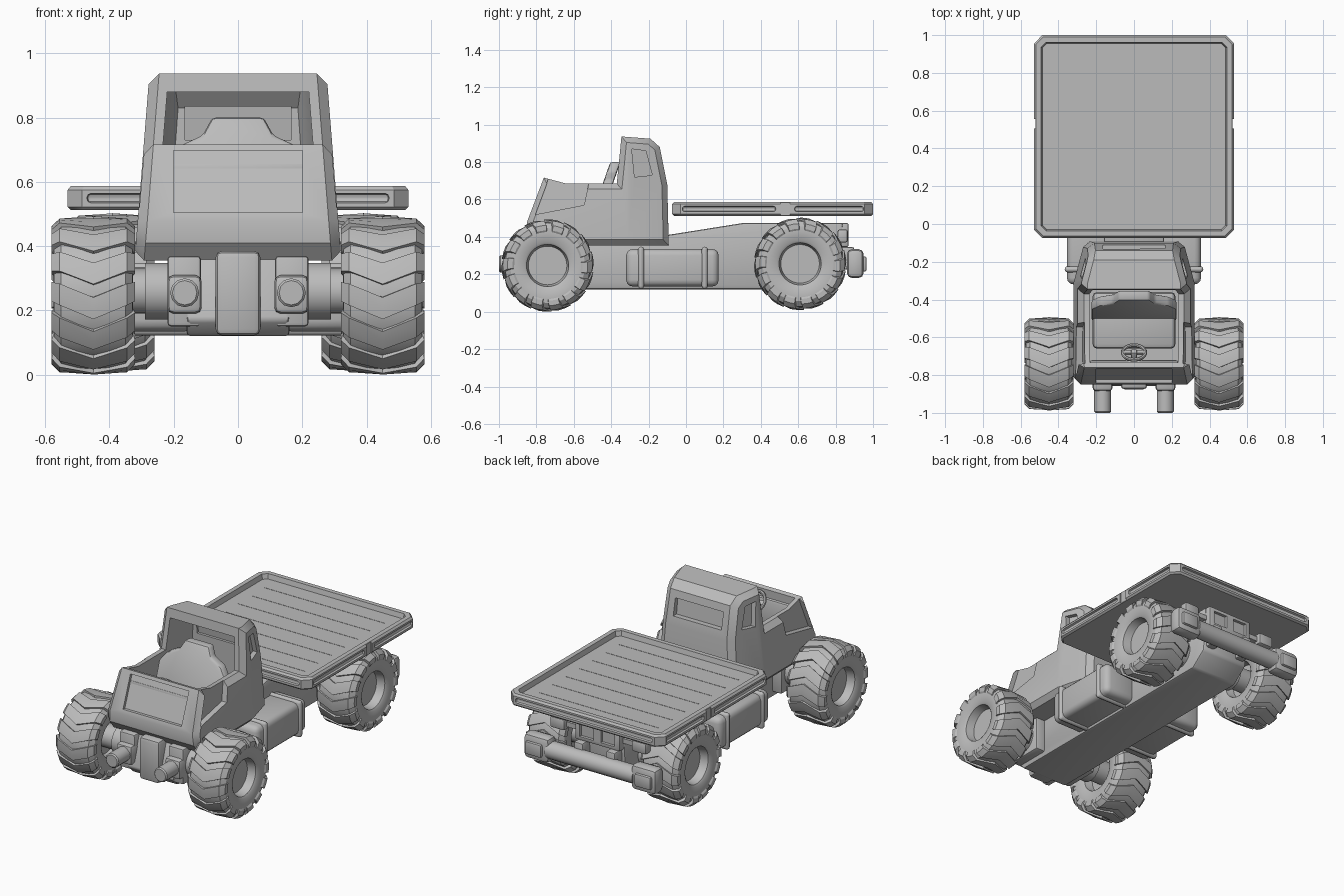
import bpy, bmesh
from math import sin, cos, pi, radians
from mathutils import Vector

if "Cube" in bpy.data.objects:
    bpy.data.objects.remove(bpy.data.objects["Cube"])

grey = bpy.data.materials.new("plain_grey")
grey.use_nodes = True
GREY = (0.5, 0.5, 0.5, 1)
grey.diffuse_color = GREY
grey.node_tree.nodes["Principled BSDF"].inputs["Base Color"].default_value = GREY


def activate(ob):
    bpy.ops.object.select_all(action='DESELECT')
    ob.select_set(True)
    bpy.context.view_layer.objects.active = ob


def finish(name, bm, bevel=0, segments=2, skip_across=False):
    """Turn a bmesh into a named, shaded object."""
    bmesh.ops.recalc_face_normals(bm, faces=bm.faces)
    if bevel:
        sharp = [e for e in bm.edges if e.calc_face_angle(0) > 0.3]
        if skip_across:
            sharp = [e for e in sharp
                     if abs(e.verts[0].co.x - e.verts[1].co.x) < 0.9 * e.calc_length()]
        bmesh.ops.bevel(bm, geom=sharp, offset=bevel, segments=segments,
                        profile=0.5, affect='EDGES', clamp_overlap=True)
        bmesh.ops.recalc_face_normals(bm, faces=bm.faces)
    mesh = bpy.data.meshes.new(name)
    bm.to_mesh(mesh)
    bm.free()
    mesh.materials.append(grey)
    ob = bpy.data.objects.new(name, mesh)
    bpy.context.scene.collection.objects.link(ob)
    activate(ob)
    bpy.ops.object.shade_smooth_by_angle(angle=radians(32))
    return ob


def box(name, x, y, z, bevel=0, segments=2):
    bm = bmesh.new()
    bmesh.ops.create_cube(bm, size=1)
    for v in bm.verts:
        v.co = [(lo + hi) / 2 + c * (hi - lo) for (lo, hi), c in zip((x, y, z), v.co)]
    return finish(name, bm, bevel, segments)


def loft_into(bm, rings):
    """Skin closed rings of points and cap both ends."""
    loops = [[bm.verts.new(p) for p in ring] for ring in rings]
    n = len(loops[0])
    for a, b in zip(loops, loops[1:]):
        for i in range(n):
            j = (i + 1) % n
            bm.faces.new((a[i], a[j], b[j], b[i]))
    bm.faces.new(loops[0])
    bm.faces.new(loops[-1])


def prism(name, pts, lo, hi, body=False, bevel=0):
    """Extrude a (y, z) profile across x; body narrows it upward and to the rear."""
    bm = bmesh.new()
    loft_into(bm, [[(x, y, z) for y, z in pts] for x in (lo, hi)])
    if body:
        bmesh.ops.bisect_plane(bm, geom=bm.verts[:] + bm.edges[:] + bm.faces[:],
                               plane_co=(0, -0.31, 0), plane_no=(0, 1, 0))
        for v in bm.verts:
            inward = 0.08 * (v.co.z - 0.42) + 0.27 * max(0, v.co.y + 0.31)
            v.co.x -= inward if v.co.x > 0 else -inward
    return finish(name, bm, bevel, 1 if body else 2, body)


def lathe(name, profile, centre, axis='X', sides=32):
    """Revolve (along, radius) points about an axis."""
    bm = bmesh.new()
    rings = []
    for t, r in profile:
        ring = [(r * cos(2 * pi * i / sides), r * sin(2 * pi * i / sides)) for i in range(sides)]
        rings.append([Vector((t, u, w) if axis == 'X' else (u, t, w)) + Vector(centre)
                      for u, w in ring])
    loft_into(bm, rings)
    return finish(name, bm)


def cut(ob, *cutters):
    for c in cutters:
        m = ob.modifiers.new("cut", 'BOOLEAN')
        m.operation, m.solver, m.object = 'DIFFERENCE', 'EXACT', c
        activate(ob)
        bpy.ops.object.modifier_apply(modifier=m.name)
        bpy.data.objects.remove(c)
    bpy.ops.object.shade_smooth_by_angle(angle=radians(32))


def span(s, a, b):
    return tuple(sorted((s * a, s * b)))


SIDES = ((1, "left"), (-1, "right"))

# Wheels: lathed tyre and rim with chevron lugs
half_tyre = [(0.06, 0.015), (0.06, 0.103), (0.11, 0.113), (0.118, 0.125), (0.124, 0.175),
             (0.122, 0.2), (0.1, 0.228), (0.05, 0.234)]
tyre = [(-t, r) for t, r in half_tyre] + half_tyre[::-1]
stations = [(-0.13, 0.188), (-0.13, 0.215), (-0.105, 0.24), (0, 0.247),
            (0.105, 0.24), (0.13, 0.215), (0.13, 0.188)]
LUGS = 14


def wheel(name, centre):
    lathe(name + "_tyre", tyre, centre, sides=48)
    bm = bmesh.new()
    for k in range(LUGS):
        rings = []
        for x, r in stations:
            a = 2 * pi * k / LUGS + 0.22 * (1 - abs(x) / 0.13)
            corners = ((a + 0.03, r, x), (a + 0.17, r, x), (a + 0.31, r, x),
                       (a + 0.34, 0.17, x * 0.9), (a, 0.17, x * 0.9))
            rings.append([Vector((px, -pr * sin(pa), pr * cos(pa))) + Vector(centre)
                          for pa, pr, px in corners])
        loft_into(bm, rings)
    finish(name + "_tread", bm)


for s, side in SIDES:
    wheel("front_wheel_" + side, (s * 0.45, -0.74, 0.247))
    wheel("rear_wheel_" + side, (s * 0.39, 0.61, 0.256))

# Axles with a thick housing
for name, y, z, end in (("front", -0.74, 0.26, 0.39), ("rear", 0.61, 0.256, 0.33)):
    half = [(end, 0.07), (end - 0.1, 0.07), (end - 0.1, 0.088), (0.1, 0.088)]
    lathe(name + "_axle", [(-t, r) for t, r in half] + half[::-1], (0, y, z), sides=24)

# Chassis and nose
prism("chassis", [(-0.81, 0.12), (0.72, 0.12), (0.82, 0.2), (0.84, 0.475), (0.31, 0.475),
                  (-0.1, 0.41), (-0.5, 0.37), (-0.8, 0.37), (-0.86, 0.17)],
      -0.16, 0.16, False, 0.012)
box("nose_block", (-0.07, 0.07), (-0.875, -0.6), (0.122, 0.385), 0.02)
for s, side in SIDES:
    box("front_bracket_" + side, span(s, 0.115, 0.22), (-0.85, -0.62), (0.15, 0.37), 0.012)
    box("tow_block_" + side, span(s, 0.113, 0.22), (-0.885, -0.7), (0.19, 0.31), 0.02)
    lathe("tow_tube_" + side, [(-1.0, 0.038), (-0.993, 0.045), (-0.8, 0.045)],
          (s * 0.166, 0, 0.255), 'Y', 12)
    # Side tanks with two straps each
    box("tank_" + side, span(s, 0.13, 0.355), (-0.32, 0.175), (0.135, 0.335), 0.035, 3)
    for y in (-0.24, 0.1):
        box("tank_strap_" + side, span(s, 0.125, 0.367), (y - 0.016, y + 0.016),
            (0.122, 0.348), 0.03, 3)

# Cab shell, hollowed and recessed
cab = prism("cab", [(-0.80, 0.355), (-0.845, 0.41), (-0.85, 0.48), (-0.76, 0.717),
                    (-0.64, 0.685), (-0.37, 0.685), (-0.345, 0.937), (-0.19, 0.925),
                    (-0.14, 0.88), (-0.1, 0.68), (-0.092, 0.355)], -0.317, 0.317, True, 0.03)
cut(cab, prism("cab_inside", [(-0.74, 0.46), (-0.16, 0.46), (-0.17, 0.83), (-0.21, 0.88),
                              (-0.73, 0.88)], -0.257, 0.257, True))
cut(cab, prism("front_panel", [(-0.95, 0.505), (-0.822, 0.505), (-0.749, 0.697),
                               (-0.95, 0.697)], -0.2, 0.2))
door = [(-0.805, 0.52), (-0.545, 0.57), (-0.513, 0.72), (-0.735, 0.72), (-0.745, 0.68)]
window = [(-0.29, 0.87), (-0.215, 0.86), (-0.18, 0.73), (-0.275, 0.72)]
for s, side in SIDES:
    cut(cab, prism("door_recess", door, s * 0.283, s * 0.4, True),
        prism("window_recess", window, s * 0.288, s * 0.4, True))
cut(cab, box("rear_window_hole", (-0.165, 0.165), (-0.3, 0), (0.73, 0.835)))
prism("rear_window_pane", [(-0.15, 0.72), (-0.142, 0.72), (-0.158, 0.845), (-0.166, 0.845)],
      -0.175, 0.175)

# Seat: shaped back and cushion
bm = bmesh.new()
back = [(0.225, 0.48), (0.225, 0.66), (0.185, 0.71), (0.11, 0.745), (0.08, 0.8)]
outline = back + [(-x, z) for x, z in back[::-1]]
loft_into(bm, [[(x, y - 0.35 * (0.8 - z), z) for x, z in outline] for y in (-0.405, -0.35)])
finish("seat_back", bm, 0.012)
box("seat_cushion", (-0.22, 0.22), (-0.66, -0.36), (0.45, 0.53), 0.025)
box("dashboard", (-0.235, 0.235), (-0.77, -0.72), (0.45, 0.66), 0.015)

# Steering wheel
bpy.ops.mesh.primitive_torus_add(major_radius=0.06, minor_radius=0.01, major_segments=24,
                                 minor_segments=8, location=(0, -0.68, 0.65),
                                 rotation=(radians(-50), 0, 0))
rim = bpy.context.object
rim.name = "steering_wheel"
rim.data.materials.append(grey)
bpy.ops.object.shade_smooth_by_angle(angle=radians(32))
spokes = box("steering_spokes", (-0.055, 0.055), (-0.012, 0.012), (-0.006, 0.006))
column = box("steering_column", (-0.015, 0.015), (-0.015, 0.015), (-0.08, 0.01), 0.004)
for part in (spokes, column):
    part.location, part.rotation_euler = rim.location, rim.rotation_euler


# Flat bed: lofted tray with chamfered corners
def tray_ring(hx, hy, c, z):
    pts = [(hx, hy - c), (hx - c, hy), (c - hx, hy), (-hx, hy - c),
           (-hx, c - hy), (c - hx, -hy), (hx - c, -hy), (hx, c - hy)]
    return [(x, y + 0.463, z) for x, y in pts]


bm = bmesh.new()
loft_into(bm, [tray_ring(0.53 - d, 0.537 - d, 0.045 - d / 2, z) for d, z in
               ((0.01, 0.512), (0, 0.522), (0, 0.575), (0.01, 0.587), (0.038, 0.587), (0.045, 0.557))])
bed = finish("bed", bm)
for s, side in SIDES:
    outer = span(s, 0.515, 0.6)
    cut(bed, box("slot", outer, (-0.02, 0.48), (0.535, 0.564), 0.012),
        box("slot", outer, (0.58, 0.95), (0.535, 0.564), 0.012),
        box("notch", span(s, 0.522, 0.6), (0.505, 0.555), (0.4, 0.7)))
for y in ((-0.2, -0.059), (0.985, 1.1)):
    cut(bed, box("slot", (-0.47, 0.47), y, (0.535, 0.564), 0.012))
for i in range(7):
    y = 0.07 + 0.13 * i
    box("bed_plank_rib", (-0.41, 0.41), (y - 0.003, y + 0.003), (0.553, 0.5585))

# Rear light panel
panel = box("rear_panel", (-0.155, 0.155), (0.8, 0.87), (0.345, 0.475), 0.012)
for s, side in SIDES:
    cut(panel, box("panel_recess", span(s, 0.025, 0.12), (0.852, 0.95), (0.37, 0.45)))
    box("rear_lamp_" + side, span(s, 0.23, 0.33), (0.81, 0.865), (0.37, 0.44), 0.012)
    # Bumper ends, lamps and mounts
    box("bumper_end_" + side, span(s, 0.28, 0.455), (0.86, 0.95), (0.18, 0.335), 0.028)
    box("bumper_lamp_" + side, span(s, 0.32, 0.43), (0.93, 0.966), (0.215, 0.295), 0.01)
    box("bumper_mount_" + side, span(s, 0.08, 0.14), (0.78, 0.9), (0.225, 0.345), 0.01)
box("lamp_bar", (-0.25, 0.25), (0.81, 0.84), (0.39, 0.42))
lathe("bumper_tube", [(-0.3, 0.053), (0.3, 0.053)], (0, 0.905, 0.255), sides=16)
